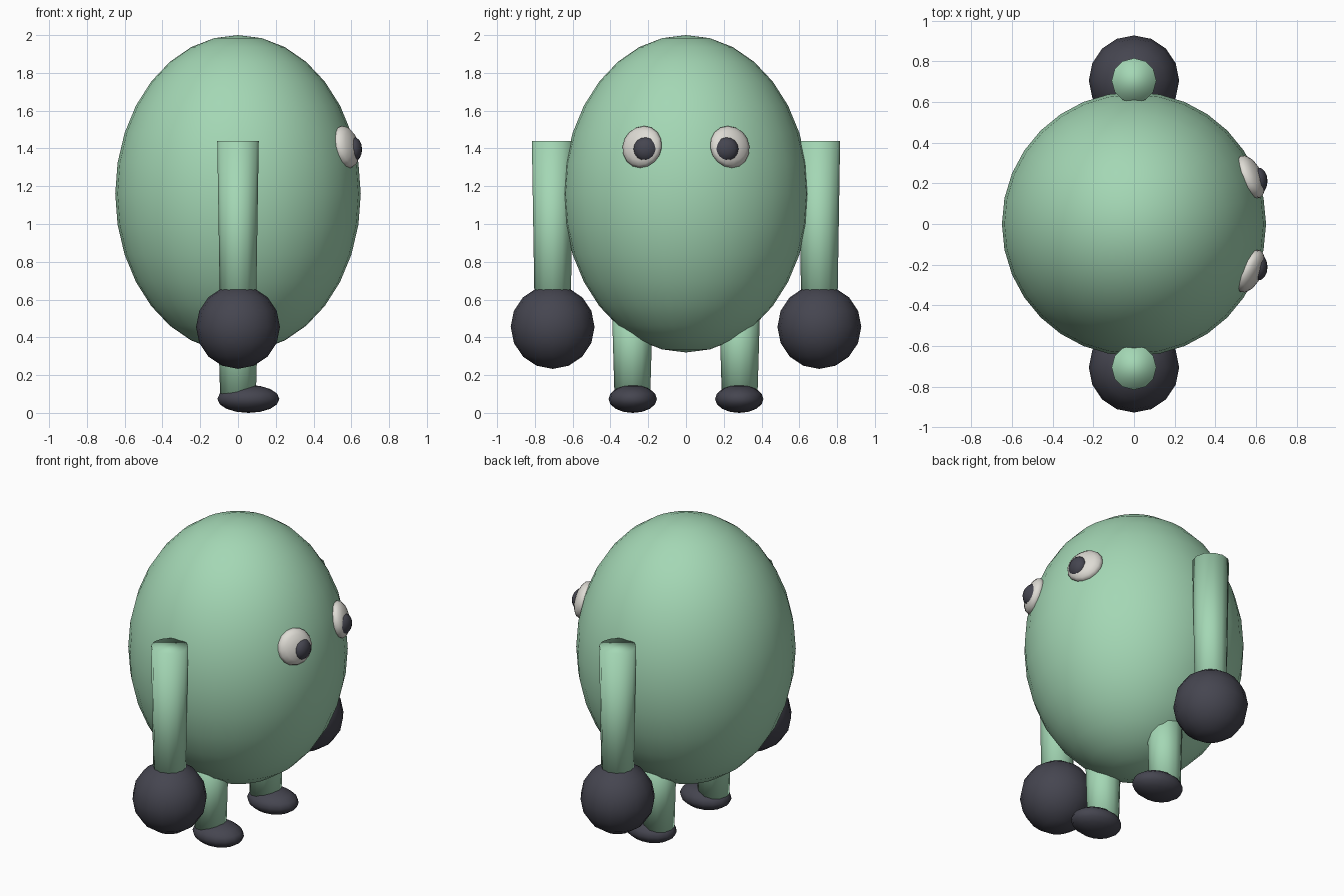
import bpy
import bmesh
from mathutils import Matrix, Vector

if "Cube" in bpy.data.objects:
    bpy.data.objects.remove(bpy.data.objects["Cube"], do_unlink=True)


def material(name, rgb):
    mat = bpy.data.materials.new(name)
    mat.use_nodes = True
    color = (*rgb, 1.0)
    mat.diffuse_color = color
    mat.node_tree.nodes["Principled BSDF"].inputs["Base Color"].default_value = color
    return mat


green = material("mint green", (0.37, 0.68, 0.46))
charcoal = material("charcoal", (0.06, 0.06, 0.08))
white = material("eye white", (0.73, 0.71, 0.66))


def finish(name, bm, mat):
    for face in bm.faces:
        face.smooth = True
    mesh = bpy.data.meshes.new(name)
    bm.to_mesh(mesh)
    bm.free()
    mesh.materials.append(mat)
    obj = bpy.data.objects.new(name, mesh)
    bpy.context.collection.objects.link(obj)
    return obj


def ellipsoid(name, center, radii, mat, segments=16, facing=None):
    """Ellipsoid whose local z axis can be turned towards a direction."""
    bm = bmesh.new()
    bmesh.ops.create_uvsphere(bm, u_segments=segments, v_segments=segments // 2, radius=1)
    turn = Matrix.Identity(4)
    if facing:
        turn = Vector(facing).to_track_quat("Z", "Y").to_matrix().to_4x4()
    bm.transform(Matrix.Translation(center) @ turn @ Matrix.Diagonal((*radii, 1)))
    return finish(name, bm, mat)


def limb(name, y, bottom, top, r_bottom, r_top):
    """Upright tapered cylinder with softly shaded caps."""
    bm = bmesh.new()
    bmesh.ops.create_cone(bm, cap_ends=True, segments=12, radius1=r_bottom,
                          radius2=r_top, depth=top - bottom)
    bm.transform(Matrix.Translation((0, y, (bottom + top) / 2)))
    return finish(name, bm, green)


# Egg-shaped body
ellipsoid("body", (0, 0, 1.16), (0.65, 0.65, 0.84), green, segments=32)

# Paired parts; the face looks along +x, so its left is +y
for side, s in (("left", 1), ("right", -1)):
    # Arms and round hands
    limb(f"{side}_arm", s * 0.706, 0.45, 1.44, 0.094, 0.11)
    ellipsoid(f"{side}_hand", (0, s * 0.706, 0.455), (0.222, 0.222, 0.222), charcoal)

    # Legs and flat feet
    limb(f"{side}_leg", s * 0.284, 0.07, 0.62, 0.094, 0.11)
    ellipsoid(f"{side}_foot", (0.055, s * 0.282, 0.074), (0.164, 0.128, 0.074), charcoal)

    # Flattened eyes resting on the body surface, with bulging pupils
    ellipsoid(f"{side}_eye", (0.572, s * 0.232, 1.408), (0.114, 0.114, 0.055), white,
              facing=(0.89, s * 0.42, 0.23))
    ellipsoid(f"{side}_pupil", (0.612, s * 0.212, 1.395), (0.066, 0.066, 0.045), charcoal,
              facing=(1, 0, 0))
